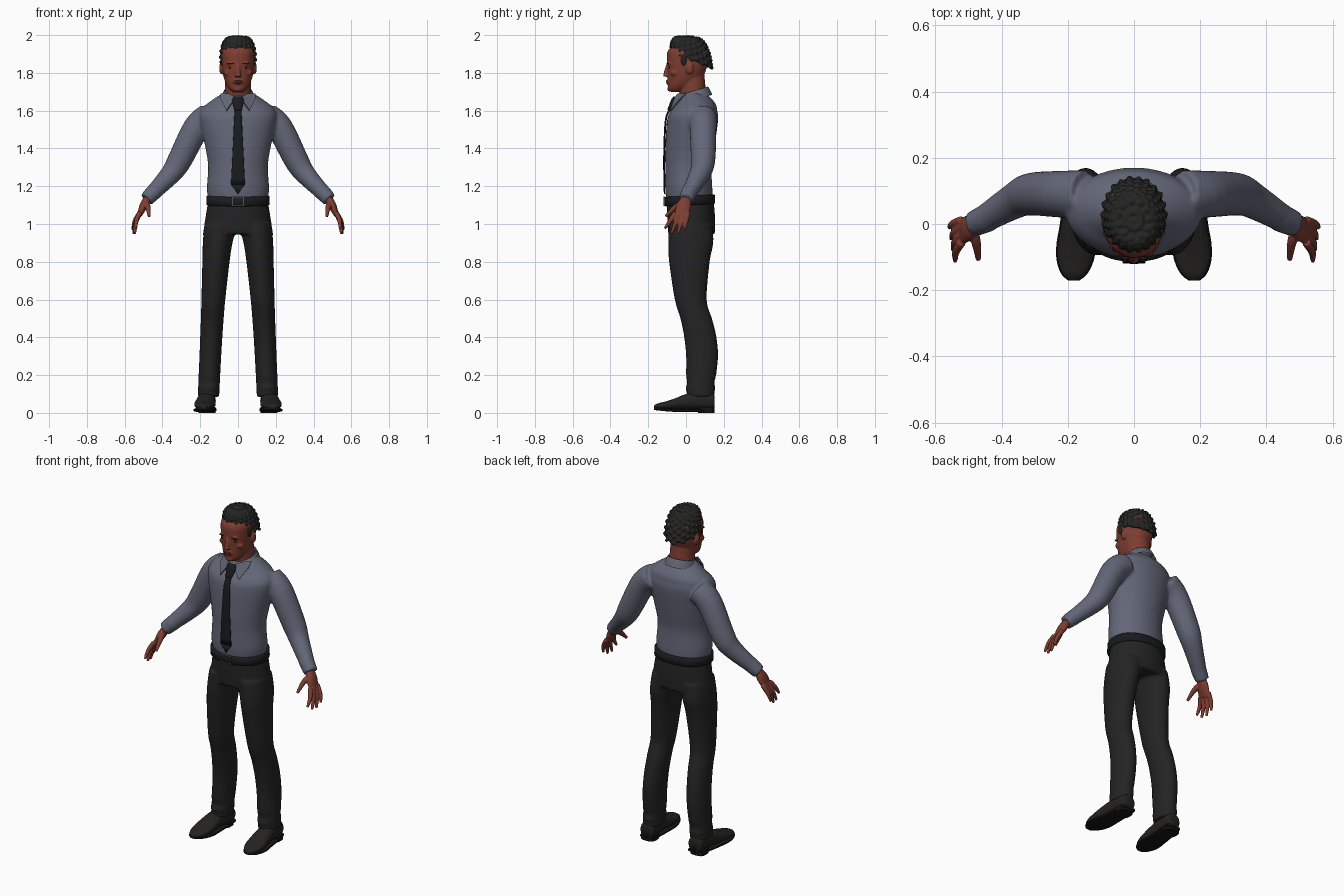
import bpy, bmesh, math
from mathutils import Vector, Matrix

cube = bpy.data.objects.get("Cube")
if cube:
    bpy.data.objects.remove(cube, do_unlink=True)


def material(name, *color):
    m = bpy.data.materials.new(name)
    m.use_nodes = True
    m.diffuse_color = (*color, 1)
    bsdf = next(n for n in m.node_tree.nodes if n.type == 'BSDF_PRINCIPLED')
    bsdf.inputs["Base Color"].default_value = (*color, 1)
    bsdf.inputs["Roughness"].default_value = 0.8
    return m


SHIRT = material("slate shirt", .125, .135, .185)
TROUSER = material("charcoal trousers", .017, .017, .017)
BLACK = material("black cloth", .01, .011, .012)
LEATHER = material("shoe leather", .018, .017, .016)
SOLE = material("black sole", .008, .008, .008)
SKIN = material("brown skin", .21, .047, .03)
LIP = material("dark lips", .12, .03, .02)
HAIR = material("black hair", .018, .018, .017)
METAL = material("grey buckle", .09, .09, .11)
SIDES = (("left", 1), ("right", -1))


def spline(rows, steps):
    """Catmull-Rom interpolation of ring rows."""
    rows = [tuple(row) + (0,) * (6 - len(row)) for row in rows]
    last = len(rows) - 1
    dense = []
    for i in range(last):
        quad = rows[max(i - 1, 0)], rows[i], rows[i + 1], rows[min(i + 2, last)]
        for k in range(steps):
            t = k / steps
            dense.append([b + t * (c - a + t * (2*a - 5*b + 4*c - d + t * (3*b - a - 3*c + d))) / 2
                          for a, b, c, d in zip(*quad)])
    return dense + [list(rows[last])]


def loft(bm, rows, axis='path', power=2, count=24, steps=4, side=1, caps=True):
    """Skin superelliptic rings given as x, y, z, radius u, radius v, tilt."""
    rows = spline([(row[0] * side, *row[1:]) for row in rows], steps)
    loops = []
    for i, (x, y, z, ru, rv, tilt) in enumerate(rows):
        if axis == 'z':
            u, v = Vector((1, 0, 0)), Vector((0, 1, tilt))
        elif axis == 'y':
            u, v = Vector((1, 0, 0)), Vector((0, 0, 1))
        else:
            ahead, behind = rows[min(i + 1, len(rows) - 1)], rows[max(i - 1, 0)]
            along = (Vector(ahead[:3]) - Vector(behind[:3])).normalized()
            u = along.cross(Vector((0, 1, 0))).normalized()
            v = u.cross(along).normalized()
        loop = []
        for k in range(count):
            c, s = math.cos(math.tau * k / count), math.sin(math.tau * k / count)
            along_u = math.copysign(abs(c) ** (2 / power), c) * max(ru, .001)
            along_v = math.copysign(abs(s) ** (2 / power), s) * max(rv, .001)
            loop.append(bm.verts.new(Vector((x, y, z)) + u * along_u + v * along_v))
        loops.append(loop)
    for a, b in zip(loops, loops[1:]):
        for k in range(count):
            bm.faces.new((a[k], a[k - 1], b[k - 1], b[k]))
    if caps:
        bm.faces.new(loops[0])
        bm.faces.new(loops[-1])
    return loops


def limb(bm, points, start, end, side=1, count=24):
    """Round tube whose radius thins increasingly towards its end."""
    last = len(points) - 1
    radii = [start + (end - start) * (i / last) ** 2 for i in range(last + 1)]
    loft(bm, [(*p, r, r) for p, r in zip(points, radii)], side=side, count=count)


def band(z, front, back, width, x=0):
    """Horizontal ring from its front and back limits and half width."""
    return (x, (front + back) / 2, z, width, (back - front) / 2)


def blob(bm, center, size, segments=14):
    place = Matrix.Translation(center) @ Matrix.Diagonal((*size, 1))
    bmesh.ops.create_uvsphere(bm, u_segments=segments, v_segments=segments // 2, radius=1, matrix=place)


def finish(name, bm, mat, voxel=0, relax=4, smooth=True):
    """Turn the bmesh into an object, fusing overlapping volumes if a voxel size is given."""
    bmesh.ops.recalc_face_normals(bm, faces=bm.faces)
    mesh = bpy.data.meshes.new(name)
    bm.to_mesh(mesh)
    bm.free()
    mesh.polygons.foreach_set("use_smooth", [smooth] * len(mesh.polygons))
    mesh.materials.append(mat)
    ob = bpy.data.objects.new(name, mesh)
    bpy.context.scene.collection.objects.link(ob)
    if voxel:
        blend = ob.modifiers.new("blend", 'REMESH')
        blend.mode, blend.voxel_size, blend.use_smooth_shade = 'VOXEL', voxel, True
        soften = ob.modifiers.new("soften", 'SMOOTH')
        soften.factor, soften.iterations = 0.5, relax
    return ob


# Shirt: torso, sleeves and cuffs blended together
bm = bmesh.new()
loft(bm, [band(1.1, -.1, .14, .15), band(1.18, -.11, .14, .165), band(1.3, -.11, .135, .158),
          band(1.4, -.11, .15, .172), band(1.55, -.1, .17, .204), band(1.6, -.08, .165, .198),
          band(1.64, -.05, .155, .16), band(1.7, -.02, .1, .07)], 'z', count=36)
for _, s in SIDES:
    limb(bm, [(.15, .09, 1.57), (.22, .09, 1.51), (.31, .09, 1.335), (.36, .07, 1.26), (.46, .01, 1.155)],
         .073, .04, s)
    limb(bm, [(.44, .02, 1.175), (.485, 0, 1.13)], .044, .039, s)
finish("shirt", bm, SHIRT, .008, 6)

# Collar band and its two pointed flaps
bm = bmesh.new()
loft(bm, [(0, .043, z, r, r, .3) for z, r in ((1.655, .096), (1.7, .077), (1.7, .07), (1.66, .07))],
     'z', count=32, caps=False)
finish("collar", bm, SHIRT)
for label, s in SIDES:
    bm = bmesh.new()
    corners = (.012, -.058, 1.67), (.05, -.04, 1.69), (.09, 0, 1.69), (.09, -.03, 1.66), (.06, -.083, 1.6)
    bm.faces.new([bm.verts.new((x * s, y, z)) for x, y, z in corners])
    flap = finish(label + "_collar_flap", bm, SHIRT, smooth=False)
    thick = flap.modifiers.new("thickness", 'SOLIDIFY')
    thick.thickness, thick.offset = .007, 0

# Tie: knot, blade and pointed tip
bm = bmesh.new()
loft(bm, [(0, -.055, 1.67, .027, .012), (0, -.066, 1.65, .031, .015), (0, -.09, 1.6, .018, .01)])
blade = [(0, y, z, w, .005) for y, z, w in
         ((-.09, 1.6, .018), (-.107, 1.55, .021), (-.115, 1.4, .028), (-.115, 1.21, .037))]
loft(bm, blade)
loft(bm, [blade[-1], (0, -.114, 1.16, .002, .003)], steps=1)
finish("tie", bm, BLACK)

# Trousers: hips and legs blended together; the legs spread and thin by rule
bm = bmesh.new()
loft(bm, [band(1.13, -.1, .145, .157), band(1.05, -.1, .153, .17), band(.945, -.095, .153, .186)],
     'z', count=36)
for _, s in SIDES:
    profile = ((1, -.09, .14), (.9, -.095, .145), (.8, -.09, .126), (.6, -.06, .11), (.5, -.03, .138),
               (.4, -.01, .162), (.3, 0, .17), (.2, 0, .16), (.16, .006, .15), (.13, -.003, .157),
               (.11, .004, .15), (.085, 0, .153))
    loft(bm, [band(z, front, back, .057 + .03 * z ** 3, .09 + .07 * (1 - z) ** .6)
              for z, front, back in profile], 'z', side=s)
finish("trousers", bm, TROUSER, .008, 5)

# Belt and buckle frame
bm = bmesh.new()
loft(bm, [(0, .02, z, r, r - .034, .05) for z, r in ((1.1, .162), (1.103, .168), (1.147, .167), (1.15, .16))],
     'z', power=2.2, count=48, steps=1)
finish("belt", bm, BLACK)
bm = bmesh.new()
for _, s in SIDES:
    for offset, size in (((.03 * s, 0), (.007, .05)), ((0, .022 * s), (.06, .006))):
        bmesh.ops.create_cube(bm, size=1, matrix=Matrix.Translation((offset[0], -.115, 1.12 + offset[1]))
                              @ Matrix.Diagonal((size[0], .009, size[1], 1)))
finish("buckle", bm, METAL, smooth=False)

# Head, neck, nose, chin, cheeks and ears
bm = bmesh.new()
loft(bm, [band(1.7, -.085, -.03, .03), band(1.72, -.095, .01, .05), band(1.75, -.096, .06, .067),
          band(1.8, -.098, .1, .081), band(1.87, -.102, .117, .088), band(1.92, -.094, .118, .087),
          band(1.97, -.04, .07, .055)], 'z', power=2.2, count=32)
limb(bm, [(0, .048, 1.64), (0, .036, 1.7), (0, .03, 1.8)], .072, .066)
limb(bm, [(0, -.094, 1.845), (0, -.104, 1.81), (0, -.105, 1.78)], .01, .017)
blob(bm, (0, -.093, 1.752), (.03, .011, .016))
blob(bm, (0, -.087, 1.715), (.022, .012, .014))
for _, s in SIDES:
    blob(bm, (s * .089, .02, 1.825), (.011, .021, .032))
    blob(bm, (s * .034, -.088, 1.85), (.027, .012, .009))
    blob(bm, (s * .055, -.06, 1.8), (.022, .022, .018))
finish("head", bm, SKIN, .005, 3)

# Lips, eyes and brows
bm = bmesh.new()
for z in (1.757, 1.747):
    blob(bm, (0, -.1, z), (.025, .005, .005))
finish("lips", bm, LIP)
for label, s in SIDES:
    bm = bmesh.new()
    blob(bm, (s * .035, -.087, 1.828), (.015, .005, .005))
    finish(label + "_eye", bm, SOLE)
    bm = bmesh.new()
    blob(bm, (s * .037, -.094, 1.85), (.023, .007, .004))
    finish(label + "_brow", bm, HAIR)

# Hair: tilted dome covered with small curls, plus sideburns
bm = bmesh.new()
dome = []
for i in range(7):
    t = i / 6
    r = math.sqrt(max(math.cos(t * math.pi / 2), 0))
    dome.append((0, .03 - .02 * t, 1.87 + .12 * math.sin(t * math.pi / 2), .093 * r, .108 * r, .4 * (t - 1)))
for i, ring in enumerate(loft(bm, dome, 'z', count=22, steps=2)):
    for point in [v.co.copy() for v in ring[i % 2::2]]:
        blob(bm, point, (.011, .011, .011), 8)
for _, s in SIDES:
    blob(bm, (s * .086, -.012, 1.868), (.008, .016, .03))
finish("hair", bm, HAIR, .005, 1)

# Hands: palm, four fanned fingers and thumb
for label, s in SIDES:
    bm = bmesh.new()
    loft(bm, [(.46, .01, 1.155, .023, .029), (.48, 0, 1.13, .022, .029), (.5, -.012, 1.095, .022, .039),
              (.522, -.025, 1.045, .012, .038)], side=s)
    for i in range(4):
        base = Vector((.52, -.055 + .022 * i, 1.06))
        tip = Vector((.54 + .006 * i, -.112 + .034 * i, .945 + .012 * (i - 1.6) ** 2))
        bend = base.lerp(tip, 0.5) + Vector((.008, 0, 0))
        limb(bm, [base, bend, tip], .0135, .007, s, 12)
    limb(bm, [(.49, -.015, 1.11), (.477, -.055, 1.09), (.47, -.108, 1.04)], .017, .008, s, 12)
    finish(label + "_hand", bm, SKIN, .004, 2)

# Shoes with thin soles and heel blocks, toes turned slightly out
LAST = ((.152, .03, .09), (.14, .042, .105), (.07, .046, .112), (0, .05, .1), (-.06, .056, .076),
        (-.11, .052, .06), (-.15, .036, .05), (-.17, .014, .038))
for label, s in SIDES:
    bm = bmesh.new()
    loft(bm, [(.17 - .07 * y, y, (top + .018) / 2, w, (top - .018) / 2) for y, w, top in LAST],
         'y', power=2.3, side=s)
    finish(label + "_shoe", bm, LEATHER)
    bm = bmesh.new()
    loft(bm, [(.17 - .07 * y, y, .012 + .4 * y * y, w + .004, .008) for y, w, top in LAST],
         'y', power=4, side=s)
    loft(bm, [(.164, .107, z, .046, .043) for z in (0, .03)], 'z', power=3, steps=1, side=s)
    finish(label + "_sole", bm, SOLE, smooth=False)
